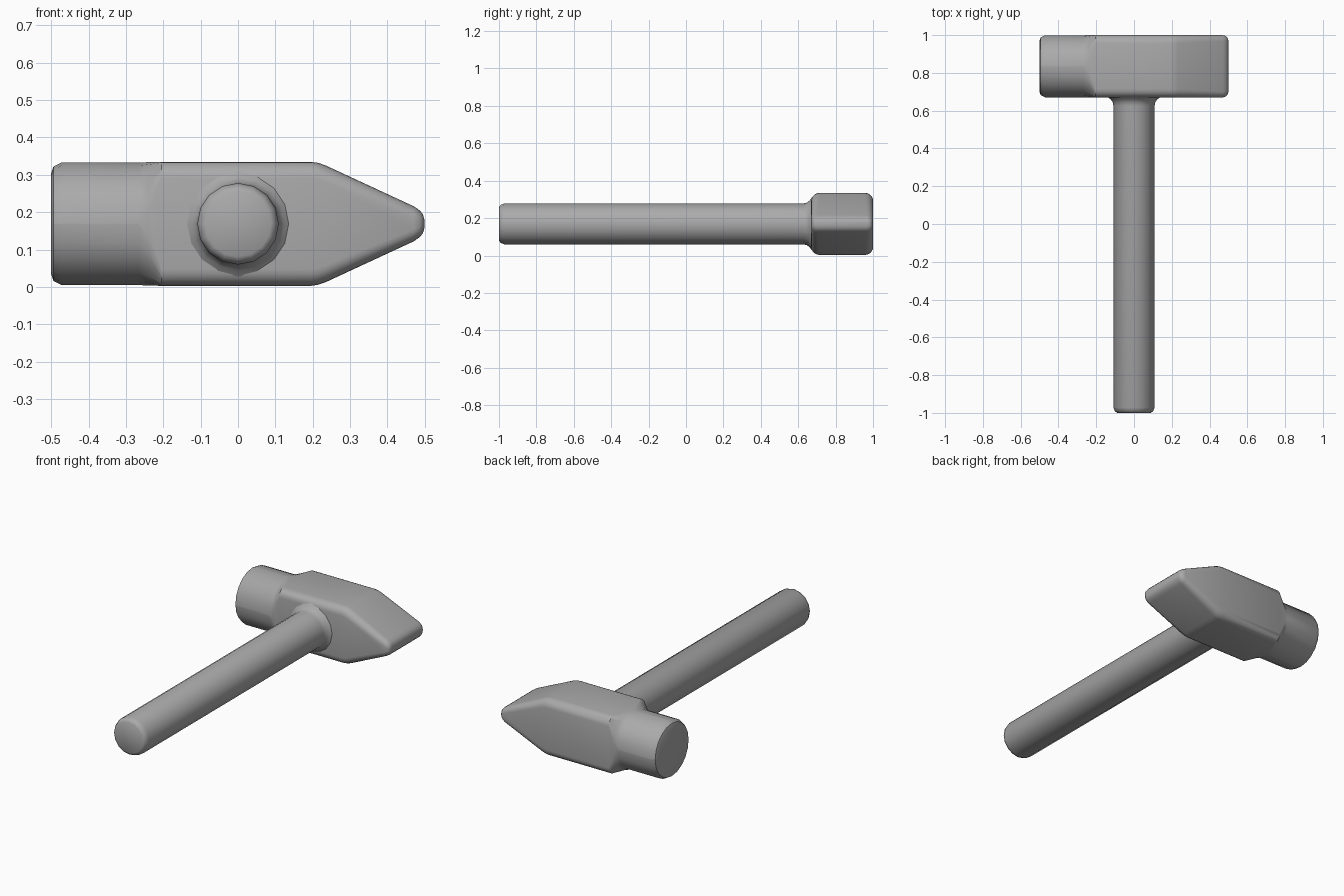
import bpy, bmesh, math

if "Cube" in bpy.data.objects:
    bpy.data.objects.remove(bpy.data.objects["Cube"])

steel = bpy.data.materials.new("steel grey")
steel.diffuse_color = (0.4, 0.4, 0.4, 1)
steel.use_nodes = True
steel.node_tree.nodes["Principled BSDF"].inputs["Base Color"].default_value = steel.diffuse_color
ZC = 0.169   # height of the handle axis
YC = 0.835   # middle of the head


def loft(name, rings):
    """Skin closed rings of equal size and cap both ends."""
    bm = bmesh.new()
    loops = [[bm.verts.new(p) for p in r] for r in rings]
    n = len(loops[0])
    for a, b in zip(loops, loops[1:]):
        for i in range(n):
            j = (i + 1) % n
            bm.faces.new((a[i], a[j], b[j], b[i]))
    bm.faces.new(loops[0])
    bm.faces.new(loops[-1])
    bmesh.ops.recalc_face_normals(bm, faces=bm.faces)
    me = bpy.data.meshes.new(name)
    bm.to_mesh(me)
    bm.free()
    me.materials.append(steel)
    ob = bpy.data.objects.new(name, me)
    bpy.context.collection.objects.link(ob)
    bpy.ops.object.select_all(action='DESELECT')
    ob.select_set(True)
    bpy.context.view_layer.objects.active = ob
    bpy.ops.object.shade_smooth_by_angle(angle=math.radians(40))
    return ob


def rounded(x, hy, hz, c, seg=5):
    """Rounded rectangle across the head at x."""
    c = min(c, hy - 0.001, hz - 0.001)
    pts = []
    for q, (sy, sz) in enumerate(((1, 1), (-1, 1), (-1, -1), (1, -1))):
        for k in range(seg + 1):
            a = math.pi / 2 * (q + k / seg)
            pts.append((x, YC + sy * (hy - c) + c * math.cos(a),
                        ZC + sz * (hz - c) + c * math.sin(a)))
    return pts


def circle(y, r, n=16):
    return [(r * math.cos(2 * math.pi * i / n), y, ZC + r * math.sin(2 * math.pi * i / n))
            for i in range(n)]


# Head: round striking face, square body, wedge-shaped tip
H = 0.165
loft("hammer_head", [rounded(*s) for s in (
    (-0.500, 0.135, 0.135, H), (-0.494, 0.153, 0.153, H), (-0.472, 0.164, 0.164, H),
    (-0.265, 0.164, 0.164, H), (-0.240, 0.165, 0.165, 0.13), (-0.205, 0.166, 0.166, 0.045),
    (0.195, 0.166, 0.166, 0.045), (0.215, 0.166, 0.163, 0.045), (0.235, 0.166, 0.156, 0.045),
    (0.470, 0.165, 0.047, 0.032), (0.486, 0.160, 0.036, 0.028), (0.495, 0.152, 0.025, 0.020),
    (0.499, 0.140, 0.010, 0.008))])

# Handle with chamfered end and a flared collar under the head
loft("handle", [circle(y, r) for y, r in (
    (-1.0, 0.088), (-0.992, 0.101), (-0.972, 0.109), (0.625, 0.109),
    (0.645, 0.113), (0.660, 0.124), (0.674, 0.142))])
